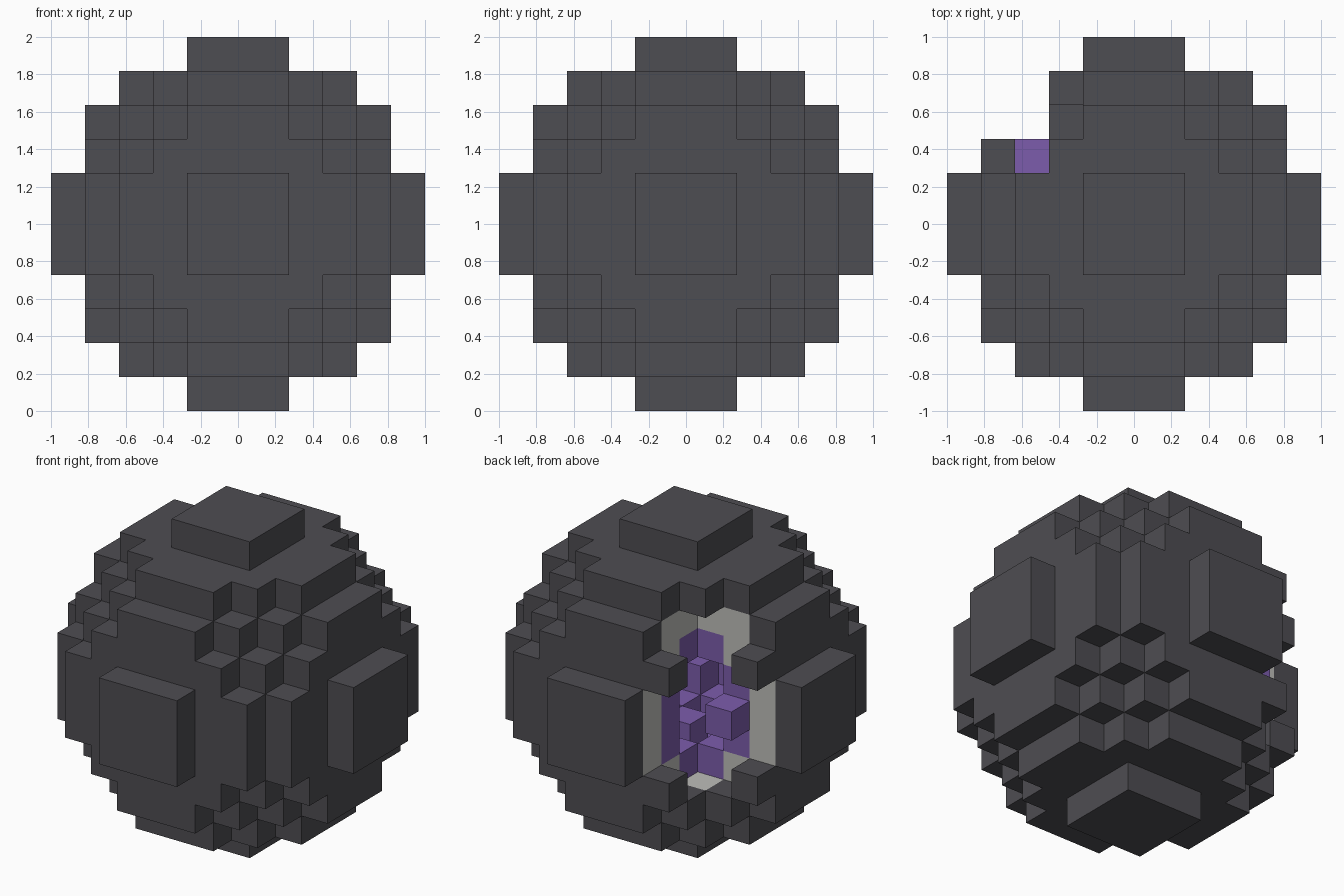
import bpy
import bmesh
from itertools import product
from mathutils import Vector

cube = bpy.data.objects.get("Cube")
if cube:
    bpy.data.objects.remove(cube, do_unlink=True)

CELL = 2 / 11
R = range(-5, 6)


def make_material(name, rgb):
    mat = bpy.data.materials.new(name)
    mat.use_nodes = True
    color = (*rgb, 1)
    mat.diffuse_color = color
    mat.node_tree.nodes["Principled BSDF"].inputs["Base Color"].default_value = color
    return mat


stone = make_material("dark stone", (0.076, 0.074, 0.084))
chalk = make_material("pale chalk", (0.515, 0.515, 0.491))
violet = make_material("violet crystal", (0.202, 0.107, 0.413))


def in_ball(x, y, z):
    # Stepped ball with a square cap on each of its six sides
    r2 = x * x + y * y + z * z
    return r2 <= 26 or (r2 == 27 and max(abs(x), abs(y), abs(z)) == 5)


def in_opening(x, y, z):
    # Broken corner at the back, toward -x
    if x > -2 or y < 2:
        return False
    if max(-x, y) == 4 and min(-x, y) == 2:
        return abs(z) < 2
    return -2 <= z <= 3


# Sort the blocks into nested layers by distance from the centre
layers = {"outer_shell": set(), "middle_layer": set(), "crystal_lining": set()}
for c in product(R, R, R):
    if not in_ball(*c) or in_opening(*c):
        continue
    r2 = sum(v * v for v in c)
    if r2 > 19:
        layers["outer_shell"].add(c)
    elif r2 > 13:
        layers["middle_layer"].add(c)
    elif r2 > 6:
        layers["crystal_lining"].add(c)

# Single crystals growing from the lining
layers["crystal_buds"] = {(-3, 2, 0), (1, -2, -1), (1, -1, -2), (0, 0, -2)}
solid = set().union(*layers.values())


def build_blocks(name, cells, mat):
    # Make only the block sides that face empty space
    bm = bmesh.new()
    for c in sorted(cells):
        for axis, sign in product(range(3), (-1, 1)):
            n = Vector((0, 0, 0))
            n[axis] = sign
            if tuple(int(a + b) for a, b in zip(c, n)) in solid:
                continue
            u = Vector((0, 0, 0))
            u[(axis + 1) % 3] = 0.5
            v = n.cross(u)
            mid = Vector(c) + n / 2
            corners = (mid - u - v, mid + u - v, mid + u + v, mid - u + v)
            bm.faces.new([bm.verts.new(p * CELL + Vector((0, 0, 1))) for p in corners])
    bmesh.ops.remove_doubles(bm, verts=bm.verts[:], dist=0.001)
    mesh = bpy.data.meshes.new(name)
    bm.to_mesh(mesh)
    bm.free()
    mesh.materials.append(mat)
    bpy.context.collection.objects.link(bpy.data.objects.new(name, mesh))


colors = {"outer_shell": stone, "middle_layer": chalk,
          "crystal_lining": violet, "crystal_buds": violet}
for name, cells in layers.items():
    build_blocks(name, cells, colors[name])
